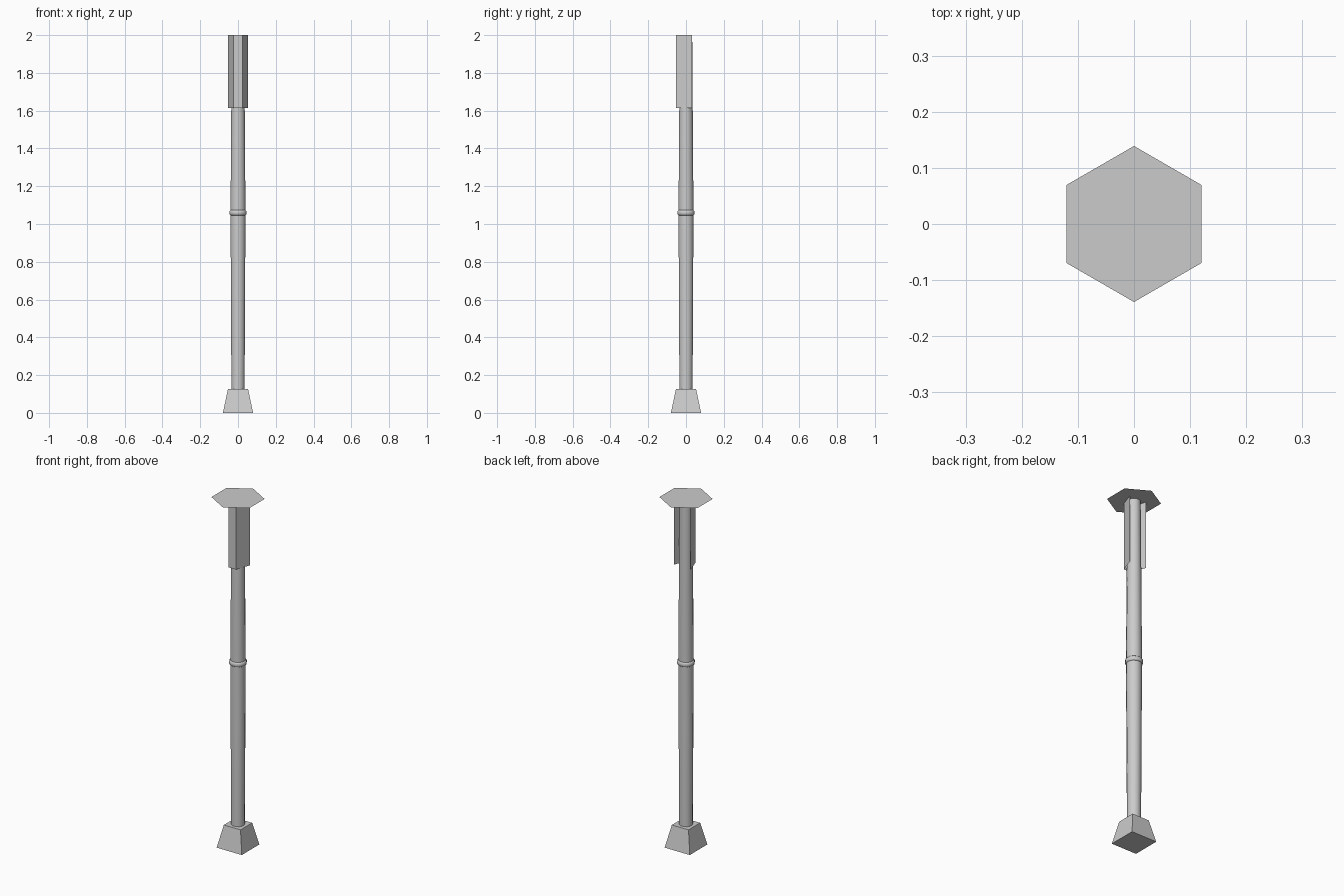
import bpy, bmesh, math

if "Cube" in bpy.data.objects:
    bpy.data.objects.remove(bpy.data.objects["Cube"])


def make_object(name, bm, smooth=None):
    bmesh.ops.recalc_face_normals(bm, faces=bm.faces)
    mesh = bpy.data.meshes.new(name)
    bm.to_mesh(mesh)
    bm.free()
    obj = bpy.data.objects.new(name, mesh)
    bpy.context.collection.objects.link(obj)
    if smooth:
        bpy.ops.object.select_all(action='DESELECT')
        bpy.context.view_layer.objects.active = obj
        obj.select_set(True)
        bpy.ops.object.shade_smooth_by_angle(angle=math.radians(smooth))
    return obj


def stacked(name, rings, sides, turn=0.0, smooth=None):
    """Skin (radius, z) rings of a regular polygon, capped at both ends."""
    bm = bmesh.new()
    loops = []
    for r, z in rings:
        loops.append([bm.verts.new((r * math.cos(turn + math.tau * i / sides),
                                    r * math.sin(turn + math.tau * i / sides), z))
                      for i in range(sides)])
    for a, b in zip(loops, loops[1:]):
        for i in range(sides):
            j = (i + 1) % sides
            bm.faces.new((a[i], a[j], b[j], b[i]))
    bm.faces.new(loops[0][::-1])
    bm.faces.new(loops[-1])
    return make_object(name, bm, smooth)


# Tapered square foot
root2 = math.sqrt(2)
stacked("foot_block", [(0.08 * root2, 0), (0.053 * root2, 0.127)], 4, math.pi / 4)

# Slightly swelling pole
stacked("pole", [(0.036, 0.12), (0.041, 1.06), (0.037, 1.6), (0.034, 1.998)],
        12, math.pi / 12, smooth=40)

# Joint collar with a rounded rim
stacked("pole_collar", [(0.041, 1.046), (0.046, 1.05), (0.047, 1.059),
                        (0.046, 1.068), (0.041, 1.073)], 12, math.pi / 12, smooth=50)

# Thin three-sided bracket, open at the back
bm = bmesh.new()
profile = [(-0.053, 0.033), (-0.024, -0.052), (0.024, -0.052), (0.053, 0.033)]
low = [bm.verts.new((x, y, 1.615)) for x, y in profile]
high = [bm.verts.new((x, y, 2.0)) for x, y in profile]
for i in range(3):
    bm.faces.new((low[i], low[i + 1], high[i + 1], high[i]))
make_object("head_bracket", bm)

# Flat hexagonal plate on top
bm = bmesh.new()
bm.faces.new([bm.verts.new((0.139 * math.cos(math.pi / 2 + math.tau * i / 6),
                            0.139 * math.sin(math.pi / 2 + math.tau * i / 6), 2.0))
              for i in range(6)])
make_object("top_plate", bm)
